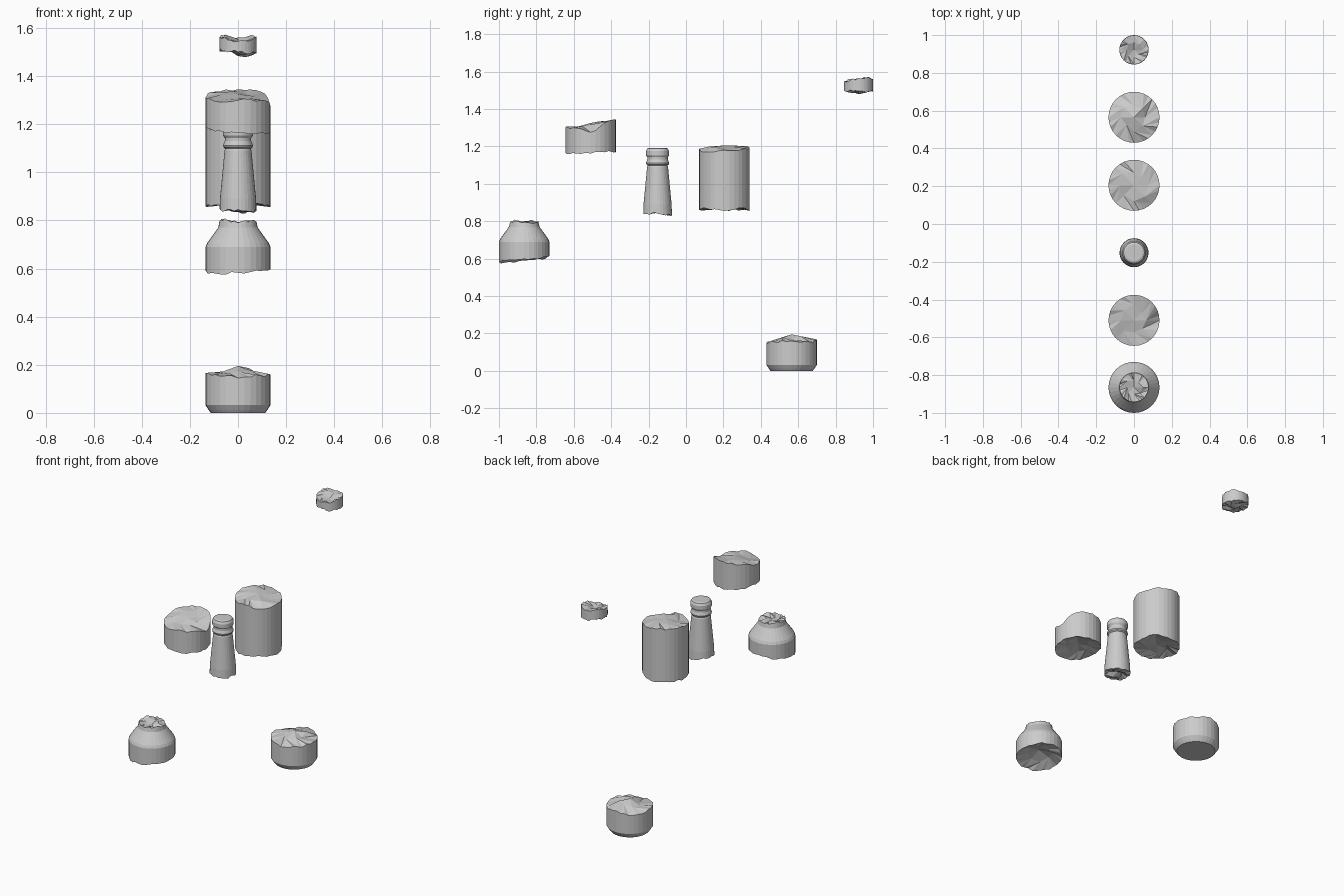
import bpy, bmesh, math, random

if "Cube" in bpy.data.objects:
    bpy.data.objects.remove(bpy.data.objects["Cube"])

N = 32          # sides of the bottle
K = 8           # inner points of a fractured face
random.seed(7)


def radius_at(profile, z):
    """Radius of the profile at height z, clamped at its ends."""
    if z <= profile[0][1]:
        return profile[0][0]
    for (r0, z0), (r1, z1) in zip(profile, profile[1:]):
        if z <= z1:
            return r0 + (r1 - r0) * (z - z0) / (z1 - z0)
    return profile[-1][0]


def ring(bm, y, pairs):
    n = len(pairs)
    return [bm.verts.new((r * math.cos(2 * math.pi * i / n),
                          y + r * math.sin(2 * math.pi * i / n), z))
            for i, (r, z) in enumerate(pairs)]


def broken_rim(bm, y, profile, heights):
    """Jagged rim: 8 heights going round from +x towards +y."""
    zs = []
    for i in range(N):
        t = i * 8 / N
        a, f = int(t), t % 1
        z = heights[a] * (1 - f) + heights[(a + 1) % 8] * f
        zs.append(z + (random.uniform(-.007, .007) if f else 0))
    return ring(bm, y, [(radius_at(profile, z), z) for z in zs])


def fracture_cap(bm, y, rim, heights, centre, radius):
    """Faceted broken surface filling a jagged rim."""
    pairs = []
    for k in range(K):
        h = (heights[k] + heights[(k + 1) % 8]) / 2
        pairs.append((radius * random.uniform(.4, .65),
                      h * .5 + centre * .5 + random.uniform(-.012, .012)))
    inner = ring(bm, y, pairs)
    mid = bm.verts.new((0, y, centre))
    step = N // K
    for i in range(N):
        k = i // step
        bm.faces.new((rim[i], rim[(i + 1) % N], inner[k]))
        if (i + 1) % step == 0:
            bm.faces.new((rim[(i + 1) % N], inner[(k + 1) % K], inner[k]))
    for k in range(K):
        bm.faces.new((inner[k], inner[(k + 1) % K], mid))


def shard(name, y, profile, rows, top=None, bottom=None, top_c=0, bot_c=0):
    """Bottle piece: profile rows closed by flat or fractured ends."""
    bm = bmesh.new()
    rings = [ring(bm, y, [(radius_at(profile, z), z)] * N) for z in rows]
    if bottom:
        rings.insert(0, broken_rim(bm, y, profile, bottom))
        fracture_cap(bm, y, rings[0], bottom, bot_c, profile[0][0])
    else:
        bm.faces.new(rings[0])
    if top:
        rings.append(broken_rim(bm, y, profile, top))
        fracture_cap(bm, y, rings[-1], top, top_c, profile[-1][0])
    else:
        bm.faces.new(rings[-1])
    for a, b in zip(rings, rings[1:]):
        for i in range(N):
            j = (i + 1) % N
            bm.faces.new((a[i], a[j], b[j], b[i]))
    bmesh.ops.recalc_face_normals(bm, faces=bm.faces)
    mesh = bpy.data.meshes.new(name)
    bm.to_mesh(mesh)
    bm.free()
    obj = bpy.data.objects.new(name, mesh)
    bpy.context.collection.objects.link(obj)
    return obj


R, r = .135, .078

# bottle bottom with bevelled foot
shard("bottle_base", .565, [(.113, 0), (.122, .012), (R, .032), (R, .2)],
      [0, .012, .032],
      top=[.16, .155, .168, .15, .165, .16, .145, .155], top_c=.195)

# tall body section
shard("body_shard", .205, [(R, .84), (R, 1.22)], [],
      top=[1.18, 1.185, 1.195, 1.2, 1.19, 1.175, 1.185, 1.17], top_c=1.205,
      bottom=[.855, .87, .855, .86, .86, .865, .86, .868], bot_c=.875)

# neck with mouth ring
shard("neck_and_lip", -.152,
      [(.077, .83), (.075, .89), (.056, 1.09), (.053, 1.098), (.06, 1.104),
       (.062, 1.112), (.055, 1.13), (.055, 1.142), (.062, 1.152),
       (.062, 1.175), (.055, 1.188), (.044, 1.192)],
      [.89, 1.09, 1.098, 1.104, 1.112, 1.13, 1.142, 1.152, 1.175, 1.188, 1.192],
      bottom=[.84, .835, .835, .85, .85, .84, .845, .838], bot_c=.855)

# short body section with slanted break
shard("slanted_shard", -.51, [(R, 1.15), (R, 1.37)], [],
      top=[1.275, 1.335, 1.345, 1.335, 1.31, 1.295, 1.3, 1.3], top_c=1.325,
      bottom=[1.162, 1.175, 1.168, 1.18, 1.185, 1.17, 1.165, 1.165], bot_c=1.2)

# shoulder section
shard("shoulder_shard", -.865,
      [(R, .57), (R, .69), (.128, .706), (.082, .77), (.077, .782), (.076, .82)],
      [.69, .706, .77],
      top=[.795, .787, .792, .8, .8, .808, .79, .8], top_c=.785,
      bottom=[.597, .605, .615, .595, .59, .58, .582, .59], bot_c=.64)

# small neck fragment
shard("neck_fragment", .922, [(r, 1.48), (r * .98, 1.58)], [],
      top=[1.565, 1.57, 1.56, 1.572, 1.562, 1.56, 1.545, 1.55], top_c=1.54,
      bottom=[1.495, 1.495, 1.498, 1.505, 1.51, 1.505, 1.5, 1.495], bot_c=1.483)
